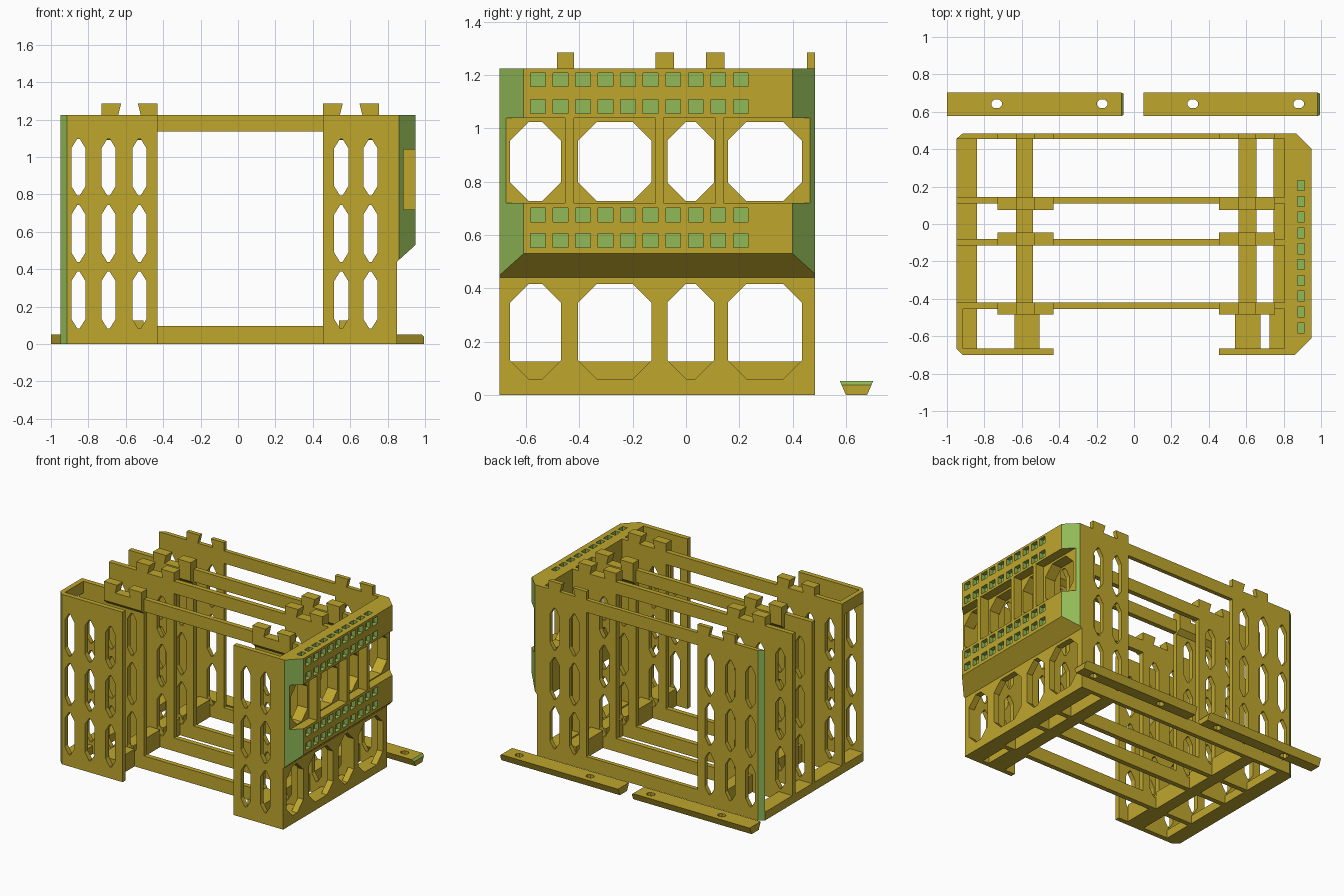
import bpy, bmesh
from mathutils import Vector

if "Cube" in bpy.data.objects:
    bpy.data.objects.remove(bpy.data.objects["Cube"])


def material(name, rgb):
    m = bpy.data.materials.new(name)
    m.diffuse_color = (*rgb, 1)
    m.use_nodes = True
    m.node_tree.nodes["Principled BSDF"].inputs["Base Color"].default_value = m.diffuse_color
    return m


MATS = [material("mustard", (0.52, 0.385, 0.027)), material("leaf green", (0.28, 0.49, 0.095))]


def place(axis, a, b, c):
    return {'x': (c, a, b), 'y': (a, c, b), 'z': (a, b, c)}[axis]


def make(name, solids, index=0):
    """Each solid is (outline, axis, low, high): a prism along the axis."""
    bm = bmesh.new()
    for pts, axis, lo, hi in solids:
        low = [bm.verts.new(place(axis, a, b, lo)) for a, b in pts]
        top = [bm.verts.new(place(axis, a, b, hi)) for a, b in pts]
        bm.faces.new(low[::-1])
        bm.faces.new(top)
        n = len(pts)
        for i in range(n):
            bm.faces.new((low[i], low[(i + 1) % n], top[(i + 1) % n], top[i]))
    return finish(name, bm, index)


def finish(name, bm, index=0):
    bmesh.ops.recalc_face_normals(bm, faces=bm.faces)
    bm.normal_update()
    for f in bm.faces:
        # corner chamfers and sloped bar ends are green
        n = f.normal
        green = abs(n.x) > 0.3 and (abs(n.y) > 0.3 or n.z > 0.3)
        f.material_index = 1 if green and not index else index
        if index == 2:
            f.material_index = 0
    me = bpy.data.meshes.new(name)
    bm.to_mesh(me)
    bm.free()
    for m in MATS:
        me.materials.append(m)
    ob = bpy.data.objects.new(name, me)
    bpy.context.collection.objects.link(ob)
    return ob


def cut(ob, solids, index=2):
    cutter = make("cutter", solids, index)
    mod = ob.modifiers.new("cut", 'BOOLEAN')
    mod.operation, mod.solver, mod.object = 'DIFFERENCE', 'EXACT', cutter
    bpy.context.view_layer.objects.active = ob
    bpy.ops.object.modifier_apply(modifier=mod.name)
    me = cutter.data
    bpy.data.objects.remove(cutter)
    bpy.data.meshes.remove(me)


def rect(a0, a1, b0, b1):
    return [(a0, b0), (a1, b0), (a1, b1), (a0, b1)]


def chamfered(a0, a1, b0, b1, ca, cb):
    return [(a0 + ca, b0), (a1 - ca, b0), (a1, b0 + cb), (a1, b1 - cb),
            (a1 - ca, b1), (a0 + ca, b1), (a0, b1 - cb), (a0, b0 + cb)]


def box(x0, x1, y0, y1, z0, z1):
    return (rect(x0, x1, y0, y1), 'z', z0, z1)


H = 1.225
WALLS = [(-0.70, -0.665), (-0.455, -0.42), (-0.115, -0.08), (0.11, 0.145), (0.455, 0.485)]
CELLS = [(WALLS[i][1], WALLS[i + 1][0]) for i in range(4)]
SLOTS = [(x, z) for x in (-0.853, -0.692, -0.527, 0.552, 0.708) for z in (0.235, 0.59, 0.945)]

# cross walls: slotted panels at both ends, joined by rails
for i, (y0, y1) in enumerate(WALLS):
    left = rect(-0.95, -0.43, y0, y1)
    if i == 0:
        left = [(-0.915, y0), (-0.43, y0), (-0.43, y1), (-0.95, y1)]
    if i == 4:
        left = [(-0.95, y0), (-0.43, y0), (-0.43, y1), (-0.915, y1)]
    wall = make(f"cross_wall_{i}", [(left, 'z', 0, H), box(0.455, 0.85, y0, y1, 0, H)])
    cut(wall, [(chamfered(x - 0.0375, x + 0.0375, z - 0.152, z + 0.152, 0.031, 0.05),
                'y', y0 - 0.02, y1 + 0.02) for x, z in SLOTS])
    if i:
        make(f"cross_rails_{i}", [box(-0.43, 0.455, y0, y1, 0, 0.095),
                                  box(-0.43, 0.455, y0, y1, 1.135, H)])

# clips on top of the walls: flared tabs over a thicker tapered block
CLIPS = {1: (-0.485, -0.42), 2: (-0.115, -0.045), 3: (0.075, 0.145), 4: (0.455, 0.485)}
for i, (y0, y1) in CLIPS.items():
    parts = []
    for c in (-0.58, 0.605):
        for s in (-1, 1):
            tab = [(c + s * 0.15, H), (c + s * 0.06, H), (c + s * 0.045, 1.285), (c + s * 0.15, 1.285)]
            parts.append((tab, 'y', y0, y1))
        if i < 4:
            outer, inner = (y0, y1) if i < 2 else (y1, y0)
            if i == 3:
                outer, inner = y0, y1
            block = [(inner, 1.09), (outer, 1.15), (outer, H), (inner, H)]
            parts.append((block, 'x', c - 0.15, c + 0.15))
    make(f"clips_{i}", parts, 2)

# rails along the floor in every cell
for i, (y0, y1) in enumerate(CELLS):
    wide = 0.02 if i == 0 else 0
    make(f"floor_rails_{i}", [
        box(-0.95, -0.84, y0, y1, 0, 0.06),
        box(-0.63 - wide / 2, -0.54 + wide * 1.7, y0, y1, 0, 0.125),
        box(0.56 - wide, 0.655 + wide, y0, y1, 0, 0.125),
        box(0.745 - wide, 0.805, y0, y1, 0, 0.06)])
make("left_top_rail", [box(-0.95, -0.915, *CELLS[0], 1.14, H)])

# right wall with octagonal openings
OCT = [(-0.66, -0.47), (-0.405, -0.13), (-0.07, 0.105), (0.157, 0.435)]


def octagons(z0, z1):
    return [(chamfered(a, b, z0, z1, 0.07, 0.07), 'x', 0.7, 1.1) for a, b in OCT]


right_wall = make("right_wall", [box(0.805, 0.85, -0.70, 0.485, 0, H)])
cut(right_wall, octagons(0.06, 0.417) + octagons(0.727, 1.025))

# housing on the right wall: chamfered corners, sloped underside, ribbed bays
housing = make("side_housing", [([(0.85, -0.70), (0.86, -0.70), (0.95, -0.61), (0.95, 0.40),
                                  (0.865, 0.485), (0.85, 0.485)], 'z', 0.44, H)])
cut(housing, [([(0.84, 0.431), (0.97, 0.548), (0.97, 0.40), (0.84, 0.40)], 'y', -0.8, 0.6)])
bays = [(-0.8, -0.455), (-0.42, -0.115), (-0.085, 0.11), (0.14, 0.6)]
cut(housing, [box(0.885, 1.0, a, b, 0.72, 1.04) for a, b in bays])
cut(housing, octagons(0.727, 1.025))

# small square pockets on the face, top and lower ledge
cols = [-0.555 + 0.0845 * k for k in range(10)]
cut(housing, [box(0.92, 1.0, y - 0.028, y + 0.028, z - 0.026, z + 0.026)
              for y in cols for z in (0.58, 0.675, 1.083, 1.183)], 1)
cut(housing, [box(0.875, 0.912, y - 0.027, y + 0.027, 1.18, 1.3) for y in cols], 1)

# loose mounting bars behind, with a flared section and screw holes
for name, x0, x1, holes in (("left_bar", -1.0, -0.055, (-0.735, -0.17)),
                            ("right_bar", 0.05, 0.995, (0.315, 0.88))):
    bm = bmesh.new()
    for x, z in ((x0, 0.052), (x1 - 0.013, 0.052), (x1, 0.038)):
        w = 0.04 + 0.0225 * z / 0.052
        for y, h in ((-0.04, 0), (0.04, 0), (-w, z), (w, z)):
            bm.verts.new(Vector((x, 0.64 + y, h)))
    bmesh.ops.convex_hull(bm, input=bm.verts)
    bmesh.ops.dissolve_limit(bm, angle_limit=0.01, verts=bm.verts, edges=bm.edges)
    bar = finish(name, bm)
    cut(bar, [(chamfered(h - 0.028, h + 0.028, 0.62, 0.665, 0.014, 0.014), 'z', -0.1, 0.1)
              for h in holes])
